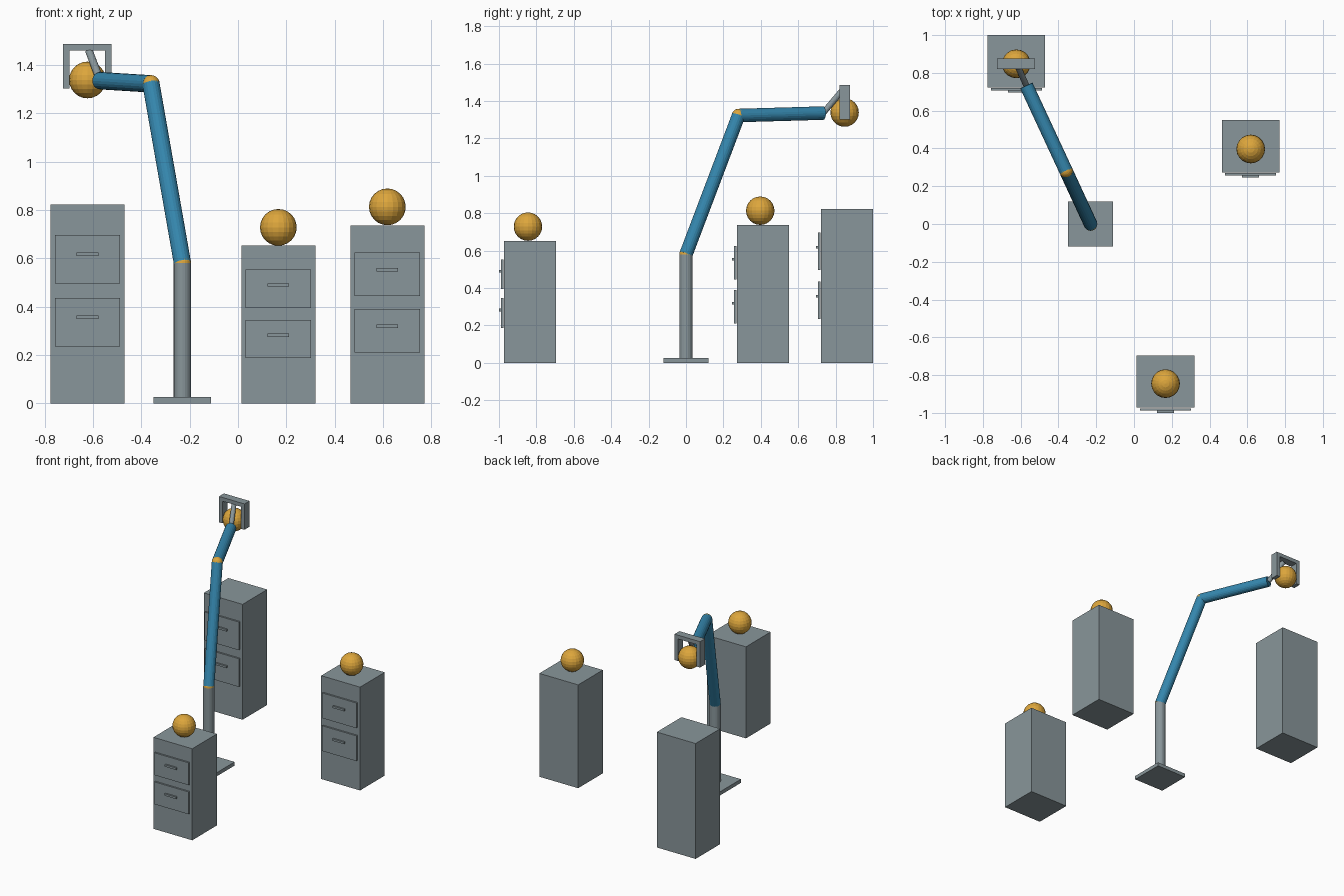
import bpy
from mathutils import Vector

if "Cube" in bpy.data.objects:
    bpy.data.objects.remove(bpy.data.objects["Cube"])


def material(name, color):
    m = bpy.data.materials.new(name)
    m.diffuse_color = (*color, 1)
    m.use_nodes = True
    m.node_tree.nodes["Principled BSDF"].inputs["Base Color"].default_value = m.diffuse_color
    return m


GREY = material("steel_grey", (0.25, 0.305, 0.325))
BLUE = material("arm_blue", (0.035, 0.24, 0.42))
GOLD = material("golden_yellow", (0.72, 0.38, 0.045))


def finish(name, mat):
    ob = bpy.context.object
    ob.name = name
    ob.data.materials.append(mat)
    return ob


def box(name, lo, hi, mat=GREY):
    lo, hi = Vector(lo), Vector(hi)
    bpy.ops.mesh.primitive_cube_add(size=1, location=(lo + hi) / 2)
    ob = finish(name, mat)
    ob.scale = hi - lo
    return ob


def rod(name, a, b, r, mat, sides=20):
    a, b = Vector(a), Vector(b)
    bpy.ops.mesh.primitive_cylinder_add(vertices=sides, radius=r, depth=(b - a).length,
                                        location=(a + b) / 2)
    ob = finish(name, mat)
    ob.rotation_euler = (b - a).to_track_quat('Z', 'Y').to_euler()
    return ob


def ball(name, center, r):
    bpy.ops.mesh.primitive_uv_sphere_add(segments=20, ring_count=12, radius=r, location=center)
    return finish(name, GOLD)


# Cabinets: body, two drawer fronts and a handle on each
def cabinet(label, x, y0, h):
    box(label + "_body", (x - 0.153, y0, 0), (x + 0.153, y0 + 0.277, h))
    for part, z0, z1, zh in (("lower", 0.286, 0.53, 0.433), ("upper", 0.604, 0.848, 0.751)):
        box(f"{label}_{part}_drawer", (x - 0.135, y0 - 0.016, z0 * h),
            (x + 0.135, y0 - 0.004, z1 * h))
        box(f"{label}_{part}_handle", (x - 0.045, y0 - 0.028, zh * h - 0.007),
            (x + 0.045, y0 - 0.016, zh * h + 0.007))


cabinet("left_cabinet", -0.623, 0.723, 0.822)
cabinet("front_cabinet", 0.167, -0.972, 0.652)
cabinet("right_cabinet", 0.618, 0.273, 0.736)

# Balls resting on cabinets and the one held by the gripper
ball("front_ball", (0.167, -0.845, 0.728), 0.076)
ball("right_ball", (0.618, 0.397, 0.813), 0.076)
ball("held_ball", (-0.623, 0.848, 1.338), 0.076)

# Arm: base plate, column, two links with joint balls
shoulder = (-0.23, 0, 0.58)
elbow = (-0.36, 0.281, 1.322)
wrist = (-0.57, 0.733, 1.335)
R = 0.036
box("base_plate", (-0.349, -0.12, 0), (-0.111, 0.12, 0.026))
rod("column", (-0.23, 0, 0.02), shoulder, R, GREY)
rod("upper_arm", shoulder, elbow, R, BLUE)
rod("forearm", elbow, wrist, R, BLUE)
ball("shoulder_joint", shoulder, R)
ball("elbow_joint", elbow, R)

# Gripper: wrist link and an upside-down U frame
rod("wrist_link", wrist, (-0.616, 0.836, 1.457), 0.016, GREY, 16)
box("gripper_bar", (-0.724, 0.82, 1.459), (-0.523, 0.876, 1.486))
for side, x in (("left", -0.724), ("right", -0.55)):
    box(f"gripper_{side}_finger", (x, 0.82, 1.302), (x + 0.027, 0.876, 1.459))
